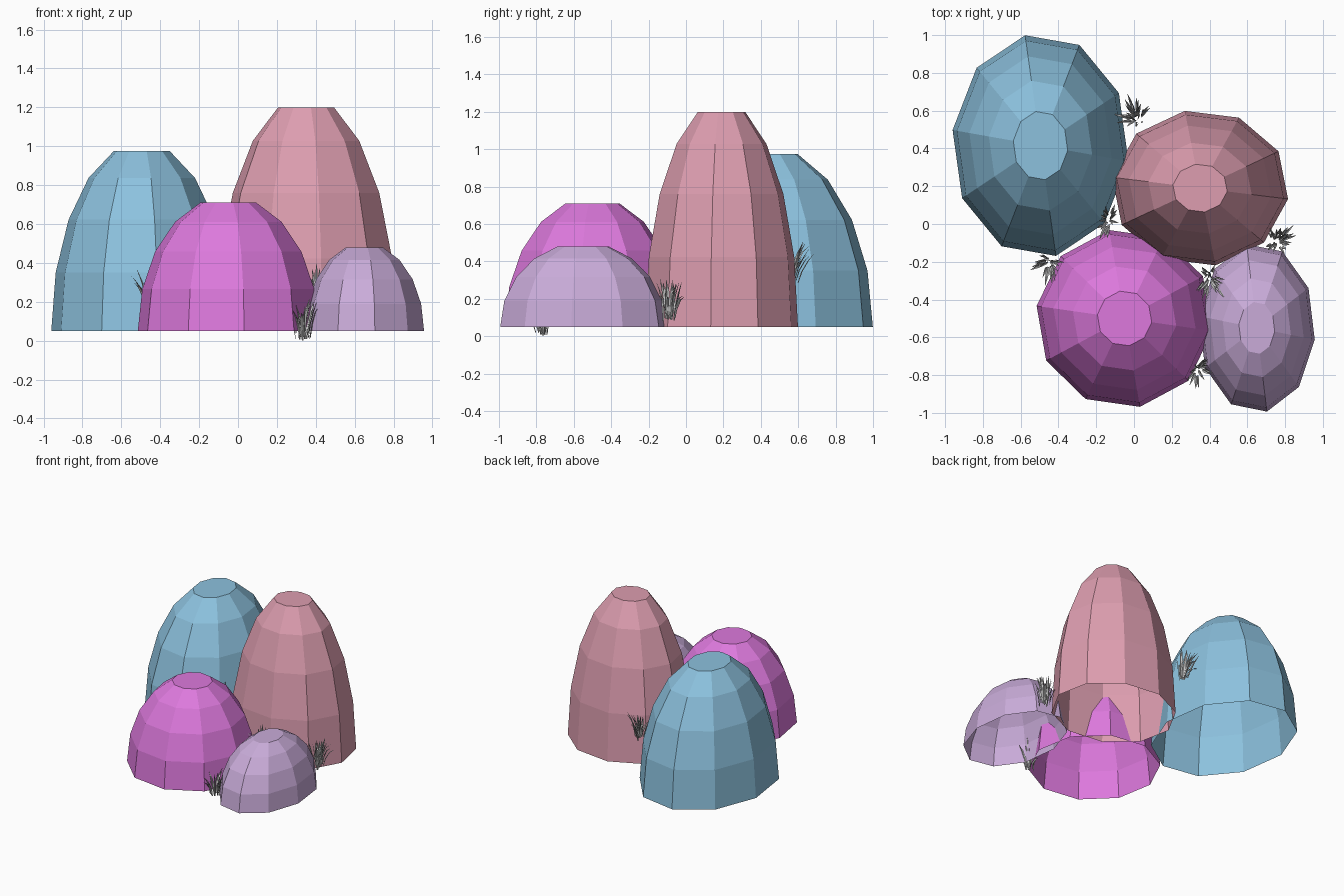
import bpy, bmesh, math, random
from mathutils import Vector

if "Cube" in bpy.data.objects:
    bpy.data.objects.remove(bpy.data.objects["Cube"])

random.seed(7)
BASE = 0.05
SIDES = 10


def srgb(*c):
    return tuple((v / 255) ** 2.2 for v in c) + (1.0,)


def finish(bm, name, color=None):
    me = bpy.data.meshes.new(name)
    bm.to_mesh(me)
    bm.free()
    ob = bpy.data.objects.new(name, me)
    bpy.context.collection.objects.link(ob)
    if color:
        mat = bpy.data.materials.new(name + "_colour")
        mat.diffuse_color = color
        mat.use_nodes = True
        mat.node_tree.nodes["Principled BSDF"].inputs["Base Color"].default_value = mat.diffuse_color
        me.materials.append(mat)
    return ob


# Faceted dome: upper half of a ten-sided sphere, flat cap, open underneath
def dome(name, x, y, rx, ry, h, color):
    bm = bmesh.new()
    rings = []
    for i in range(5):
        lat = math.radians(18 * i)
        ring = []
        for k in range(SIDES):
            a = math.radians(-8 + 36 * k)
            ring.append(bm.verts.new((x + rx * math.cos(lat) * math.cos(a),
                                      y + ry * math.cos(lat) * math.sin(a),
                                      BASE + h * math.sin(lat))))
        rings.append(ring)
    for lo, hi in zip(rings, rings[1:]):
        for k in range(SIDES):
            n = (k + 1) % SIDES
            bm.faces.new((lo[k], lo[n], hi[n], hi[k]))
    bm.faces.new(rings[-1])
    finish(bm, name, color)


# Grass tuft: creased, tapering blades that fan out and droop at the tip
def tuft(name, x, y, z, lean, height=0.25, blades=26):
    bm = bmesh.new()
    for _ in range(blades):
        a = random.uniform(0, 2 * math.pi)
        out = Vector((math.cos(a), math.sin(a), 0))
        side = Vector((-out.y, out.x, 0))
        root = Vector((x, y, z)) + out * random.uniform(0.005, 0.04)
        root.z += random.uniform(0, 0.04)
        length = height * random.uniform(0.55, 0.85)
        spread = random.uniform(0.02, 0.075)
        droop = random.uniform(0, 0.05)
        width = random.uniform(0.006, 0.010)
        rows = []
        for t, w in ((0, 0.6), (0.35, 1.0), (0.7, 0.8), (1, 0.1)):
            p = (root + out * spread * t ** 1.6
                 + Vector((lean[0], lean[1], 0)) * t ** 1.3
                 + Vector((0, 0, length * t - droop * t ** 4)))
            rows.append([bm.verts.new(p - side * width * w),
                         bm.verts.new(p + out * width * w * 0.6),
                         bm.verts.new(p + side * width * w)])
        for lo, hi in zip(rows, rows[1:]):
            for k in range(2):
                bm.faces.new((lo[k], lo[k + 1], hi[k + 1], hi[k]))
    finish(bm, name)


# Four bushes
dome("blue_bush", -0.495, 0.415, 0.47, 0.593, 0.973, srgb(139, 192, 221))
dome("pink_bush", 0.35, 0.19, 0.47, 0.415, 1.209, srgb(220, 156, 174))
dome("magenta_bush", -0.05, -0.50, 0.47, 0.475, 0.694, srgb(220, 120, 220))
dome("lilac_bush", 0.65, -0.55, 0.31, 0.45, 0.452, srgb(200, 170, 216))

# Grass tufts in the gaps between bushes
tuft("grass_back", 0.01, 0.56, 0.28, (-0.02, 0.03))
tuft("grass_middle", -0.14, 0.02, 0.22, (-0.02, 0.0))
tuft("grass_left", -0.45, -0.20, 0.13, (-0.01, -0.03))
tuft("grass_centre", 0.40, -0.29, 0.17, (0.0, -0.03))
tuft("grass_right", 0.76, -0.09, 0.08, (0.01, 0.01))
tuft("grass_front", 0.335, -0.77, 0.0, (0.0, -0.02))
